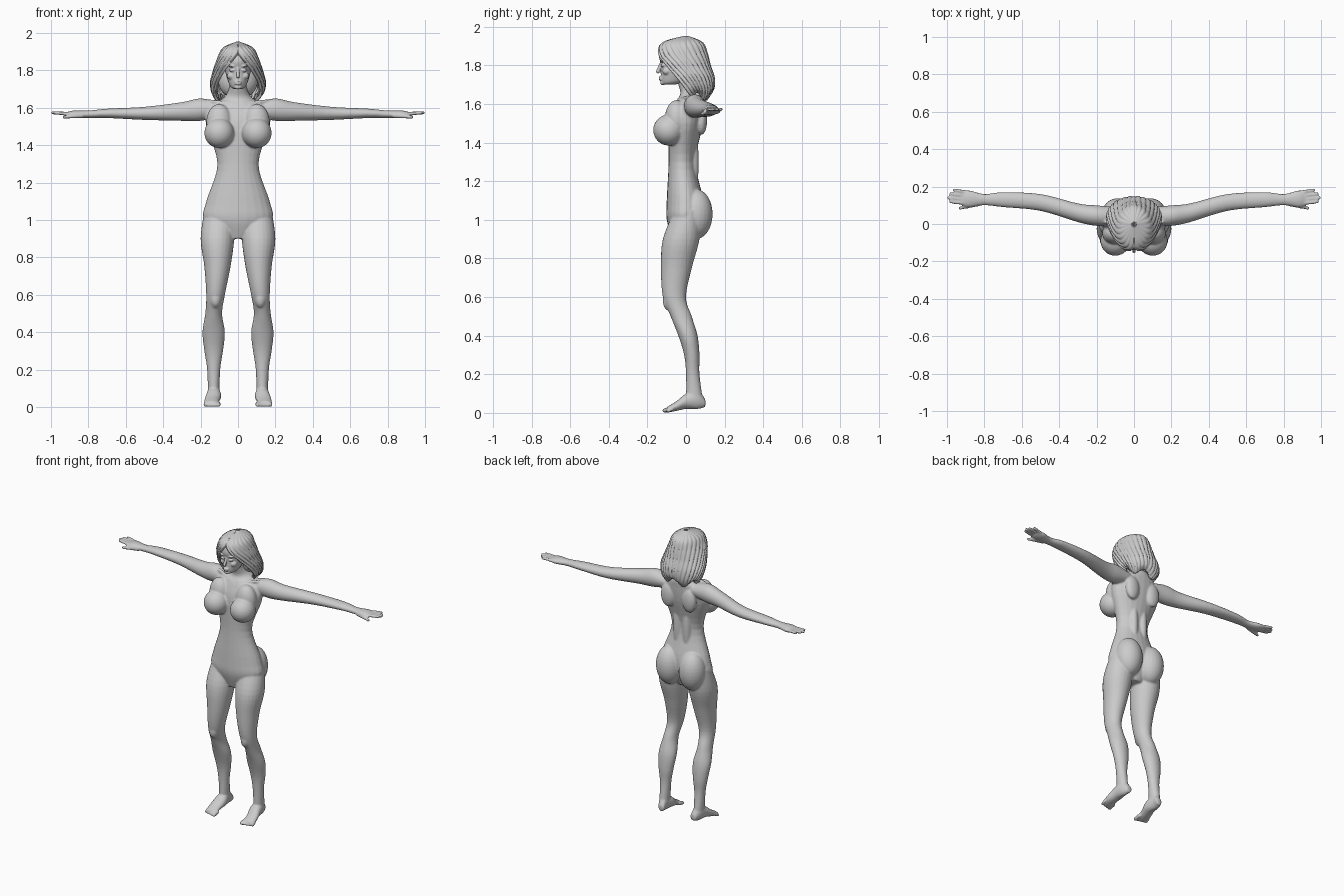
import bpy, bmesh, math
from mathutils import Matrix, Vector

if "Cube" in bpy.data.objects:
    bpy.data.objects.remove(bpy.data.objects["Cube"])

grey = bpy.data.materials.new("plain grey")
grey.use_nodes = True
colour = (0.6, 0.6, 0.6, 1)
grey.diffuse_color = colour
grey.node_tree.nodes["Principled BSDF"].inputs["Base Color"].default_value = colour


def spline(rows, steps):
    """Smoothly fill in the rows of a profile (Catmull-Rom)."""
    filled = []
    last = len(rows) - 1
    for i in range(last):
        before, start, end, after = (rows[max(0, min(last, i + k))] for k in (-1, 0, 1, 2))
        for j in range(steps):
            t = j / steps
            filled.append([q + t / 2 * (r - p + t * (2 * p - 5 * q + 4 * r - s + t * (3 * (q - r) + s - p)))
                           for p, q, r, s in zip(before, start, end, after)])
    return filled + [list(rows[last])]


def loft(bm, rows, axis="z", side=1, sides=24):
    """Rows are: position on axis, centre, half width, low edge, high edge."""
    rings = []
    for along, centre, half, low, high in spline(rows, 5):
        ring = []
        for k in range(sides):
            angle = math.tau * k / sides
            across = centre + half * math.cos(angle)
            depth = (low + high) / 2 + (high - low) / 2 * math.sin(angle)
            x, y, z = {"z": (across, depth, along),
                       "y": (across, along, depth),
                       "x": (along, depth, across)}[axis]
            ring.append(bm.verts.new((x * side, y, z)))
        rings.append(ring)
    for lower, upper in zip(rings, rings[1:]):
        for k in range(sides):
            n = (k + 1) % sides
            bm.faces.new((lower[k], lower[n], upper[n], upper[k]))
    bm.faces.new(rings[0])
    bm.faces.new(rings[-1])


def ball(bm, centre, radii, side=1):
    x, y, z = centre
    place = Matrix.Translation((x * side, y, z)) @ Matrix.Diagonal((*radii, 1))
    bmesh.ops.create_uvsphere(bm, u_segments=24, v_segments=16, radius=1, matrix=place)


def rod(bm, start, end, thick, thin, side=1):
    start, end = (Vector((x * side, y, z)) for x, y, z in (start, end))
    span = end - start
    turn = span.to_track_quat("Z", "Y").to_matrix().to_4x4()
    bmesh.ops.create_cone(bm, cap_ends=True, segments=12, radius1=thick, radius2=thin,
                          depth=span.length, matrix=Matrix.Translation((start + end) / 2) @ turn)
    ball(bm, end, (thin, thin, thin))


def finish(bm, name):
    bmesh.ops.recalc_face_normals(bm, faces=bm.faces)
    mesh = bpy.data.meshes.new(name)
    bm.to_mesh(mesh)
    bm.free()
    mesh.materials.append(grey)
    mesh.shade_smooth()
    part = bpy.data.objects.new(name, mesh)
    bpy.context.collection.objects.link(part)
    return part


def blend(part, voxel):
    """Melt overlapping volumes into one skin."""
    remesh = part.modifiers.new("blend", "REMESH")
    remesh.mode = "VOXEL"
    remesh.voxel_size = voxel
    remesh.use_smooth_shade = True
    soften = part.modifiers.new("soften", "SMOOTH")
    soften.factor = 0.5
    soften.iterations = 3


# Torso and neck
bm = bmesh.new()
loft(bm, [(.9, 0, .06, -.07, .04), (1, 0, .18, -.1, .08), (1.1, 0, .17, -.1, .09),
          (1.3, 0, .11, -.09, .05), (1.5, 0, .17, -.09, .09), (1.6, 0, .16, -.06, .1),
          (1.65, 0, .08, -.03, .1), (1.7, 0, .05, -.04, .07), (1.76, 0, .05, -.06, .06)])

for side in (1, -1):
    # Chest, shoulder blade, spine muscle, hip and collarbone
    ball(bm, (.1, -.09, 1.465), (.08, .08, .08), side)
    ball(bm, (.1, -.05, 1.52), (.07, .06, .1), side)
    ball(bm, (.08, .08, 1.52), (.05, .03, .08), side)
    ball(bm, (.035, .03, 1.3), (.03, .036, .2), side)
    ball(bm, (.086, .05, 1.03), (.088, .088, .13), side)
    rod(bm, (.02, -.04, 1.62), (.15, .01, 1.635), .01, .01, side)

    # Leg and kneecap
    loft(bm, [(1.05, .1, .08, -.06, .08), (.9, .11, .09, -.12, .07), (.75, .11, .07, -.13, .03),
              (.6, .12, .05, -.12, 0), (.5, .13, .045, -.08, .03), (.4, .13, .06, -.04, .06),
              (.3, .13, .05, -.01, .07), (.2, .13, .035, 0, .07), (.05, .13, .03, 0, .09)], side=side)
    ball(bm, (.12, -.09, .58), (.03, .03, .05), side)

    # Foot and toes
    loft(bm, [(.1, .12, .02, .03, .07), (.06, .13, .03, .02, .12), (0, .13, .04, .02, .1),
              (-.05, .14, .04, .01, .06), (-.1, .14, .04, 0, .03)], "y", side)
    for i in range(5):
        x = .105 + .018 * i
        radius = .012 - .001 * i
        rod(bm, (x, -.07, .02), (x, radius / 2 * i - .11, radius), radius, radius, side)

    # Arm and palm
    loft(bm, [(.1, 1.59, .04, -.01, .09), (.2, 1.59, .06, -.01, .1), (.3, 1.58, .05, .01, .11),
              (.5, 1.57, .035, .07, .16), (.7, 1.57, .025, .09, .17), (.8, 1.565, .02, .1, .16),
              (.88, 1.565, .02, .09, .18), (.92, 1.565, .01, .1, .17)], "x", side)

    # Fingers and thumb
    for i, reach in enumerate((.96, .98, .99, .98)):
        y = .167 - .02 * i
        rod(bm, (.88, y, 1.565), (reach, y + .015 - .001 * i, 1.573), .01, .009, side)
    rod(bm, (.83, .11, 1.56), (.93, .085, 1.55), .015, .009, side)
blend(finish(bm, "body"), .006)

# Head with nose, lips, chin, eyes, brows and cheeks
bm = bmesh.new()
loft(bm, [(1.7, 0, .02, -.12, -.06), (1.72, 0, .045, -.13, 0), (1.8, 0, .07, -.13, .06),
          (1.85, 0, .07, -.14, .07), (1.9, 0, .06, -.12, .07), (1.93, 0, .03, -.07, .03)])
rod(bm, (0, -.128, 1.815), (0, -.146, 1.768), .007, .01)
for height in (1.728, 1.738):
    ball(bm, (0, -.13, height), (.02, .012, .006))
ball(bm, (0, -.12, 1.71), (.02, .014, .012))
for side in (1, -1):
    ball(bm, (.03, -.12, 1.8), (.017, .012, .008), side)
    ball(bm, (.03, -.122, 1.823), (.024, .013, .006), side)
    ball(bm, (.036, -.1, 1.77), (.023, .022, .02), side)
blend(finish(bm, "head"), .004)

# Hair: ridged locks falling from a centre parting, open over the face
# Rows are: height, half width, front, back, sweep in degrees from the back
levels = spline([(1.953, .01, -.01, .01, 180), (1.92, .08, -.12, .085, 180),
                 (1.86, .11, -.15, .11, 158), (1.8, .13, -.13, .125, 140),
                 (1.73, .146, -.09, .147, 126), (1.67, .135, -.05, .143, 116),
                 (1.637, .105, -.01, .115, 112)], 6)
columns = 132
bm = bmesh.new()
grid = []
for n, (height, width, front, back, sweep) in enumerate(levels):
    fall = n / (len(levels) - 1)
    row = []
    for k in range(columns + 1):
        u = 2 * k / columns - 1
        angle = math.radians(sweep) * u
        ridge = abs(math.sin(math.pi * (11 * abs(u) + fall)))
        swell = .94 + .09 * math.sqrt(ridge)
        ragged = .02 * fall ** 4 * math.sin(9 * u + 1)
        row.append(bm.verts.new((width * swell * math.sin(angle),
                                 (front + back) / 2 + (back - front) / 2 * swell * math.cos(angle),
                                 height + ragged)))
    grid.append(row)
for upper, lower in zip(grid, grid[1:]):
    for k in range(columns):
        bm.faces.new((upper[k], lower[k], lower[k + 1], upper[k + 1]))
shell = finish(bm, "hair").modifiers.new("thickness", "SOLIDIFY")
shell.thickness = .02
shell.offset = -1

# Inner hair filling the space behind the neck
bm = bmesh.new()
ball(bm, (0, .055, 1.745), (.105, .07, .1))
finish(bm, "inner_hair")
